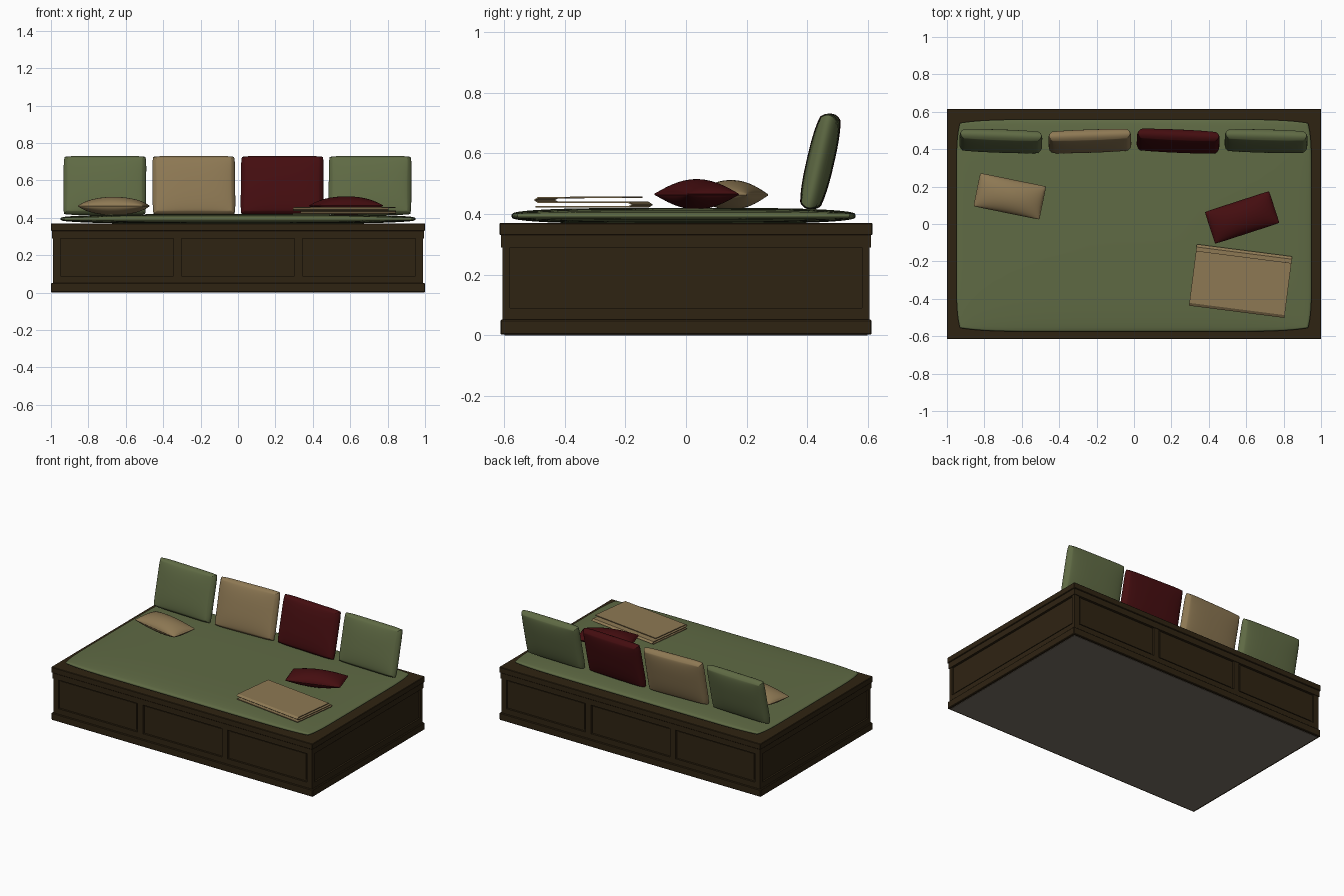
import bpy, bmesh, math
from mathutils import Vector

if "Cube" in bpy.data.objects:
    bpy.data.objects.remove(bpy.data.objects["Cube"], do_unlink=True)


def material(name, rgb):
    m = bpy.data.materials.new(name)
    m.use_nodes = True
    m.diffuse_color = (*rgb, 1)
    m.node_tree.nodes["Principled BSDF"].inputs["Base Color"].default_value = (*rgb, 1)
    return m


WOOD = material("dark wood", (0.028, 0.017, 0.006))
GREEN = material("olive green fabric", (0.115, 0.145, 0.058))
TAN = material("tan fabric", (0.27, 0.19, 0.088))
RED = material("dark red fabric", (0.058, 0.004, 0.005))
GREY = material("grey underside", (0.19, 0.16, 0.13))


def finish(bm, name, mat, smooth=False):
    bmesh.ops.recalc_face_normals(bm, faces=bm.faces)
    me = bpy.data.meshes.new(name)
    bm.to_mesh(me)
    bm.free()
    me.materials.append(mat)
    ob = bpy.data.objects.new(name, me)
    bpy.context.collection.objects.link(ob)
    if smooth:
        bpy.ops.object.select_all(action='DESELECT')
        ob.select_set(True)
        bpy.context.view_layer.objects.active = ob
        bpy.ops.object.shade_smooth_by_angle(angle=math.radians(50))
    return ob


def box(name, lo, hi, mat=WOOD, bevel=0.0):
    bm = bmesh.new()
    bmesh.ops.create_cube(bm, size=1)
    lo, hi = Vector(lo), Vector(hi)
    for v in bm.verts:
        v.co = (lo + hi) / 2 + v.co * (hi - lo)
    ob = finish(bm, name, mat)
    if bevel:
        mod = ob.modifiers.new("soft edge", 'BEVEL')
        mod.width = bevel
        mod.segments = 1
    return ob


def slab(name, x, y, z0, z1, mat=WOOD, bevel=0.0):
    return box(name, (-x, -y, z0), (x, y, z1), mat, bevel)


def cushion(name, size, loc, rot, mat, edge, power=2, corner=0.04, cuts=23):
    """Padded block: width, depth, thickness; edge is the rim half thickness."""
    w, d, h = (s / 2 for s in size)
    bm = bmesh.new()
    bmesh.ops.create_cube(bm, size=2)
    bmesh.ops.subdivide_edges(bm, edges=bm.edges, cuts=cuts, use_grid_fill=True)
    for v in bm.verts:
        u, t = (math.sin(math.pi / 2 * a) for a in v.co[:2])
        s = v.co.z
        puff = max(0, 1 - abs(u) ** power) * max(0, 1 - abs(t) ** power)
        side = 1 - 0.5 * edge * s * s / min(w, d)
        v.co = (w * u * side * (1 - corner * d / max(w, d) * t ** 8),
                d * t * side * (1 - corner * w / max(w, d) * u ** 8),
                s * (edge + (h - edge) * puff ** 0.6))
    ob = finish(bm, name, mat, True)
    ob.location = loc
    ob.rotation_euler = [math.radians(a) for a in rot]
    return ob


# Wooden platform: plinth, recessed core and rails
slab("plinth", 1.0, 0.612, 0.002, 0.052, bevel=0.004)
slab("core", 0.978, 0.592, 0.05, 0.36)
slab("bottom_rail", 0.99, 0.605, 0.05, 0.09)
slab("lower_top_rail", 0.994, 0.609, 0.29, 0.332)
slab("top_board", 1.0, 0.615, 0.33, 0.37, bevel=0.003)
slab("underside_panel", 0.985, 0.598, 0.0, 0.004, GREY)

# Stiles between the recessed panels, with thin raised panel faces
for sy, side in ((-1, "front"), (1, "back")):
    for i, (a, b) in enumerate(((-0.99, -0.95), (-0.345, -0.303),
                                (0.303, 0.345), (0.95, 0.99))):
        y0, y1 = sorted((sy * 0.58, sy * 0.605))
        box(f"{side}_stile_{i + 1}", (a, y0, 0.085), (b, y1, 0.295))
    for i, c in enumerate((-0.648, 0, 0.648)):
        y0, y1 = sorted((sy * 0.59, sy * 0.596))
        box(f"{side}_panel_{i + 1}", (c - 0.29, y0, 0.1), (c + 0.29, y1, 0.28))
for sx, side in ((-1, "right"), (1, "left")):
    x0, x1 = sorted((sx * 0.965, sx * 0.989))
    for sy, end in ((-1, "front"), (1, "back")):
        y0, y1 = sorted((sy * 0.582, sy * 0.604))
        box(f"{side}_{end}_corner_stile", (x0, y0, 0.085), (x1, y1, 0.295))
    x0, x1 = sorted((sx * 0.97, sx * 0.982))
    box(f"{side}_panel", (x0, -0.57, 0.1), (x1, 0.57, 0.28))

# Thin mattress
cushion("mattress", (1.9, 1.135, 0.052), (0, -0.008, 0.394), (0, 0, 0),
        GREEN, 0.008, power=4, corner=0.035)

# Row of leaning back cushions
for i, (x, turn, mat) in enumerate(((-0.712, -2, GREEN), (-0.236, 2, TAN),
                                    (0.236, -2.5, RED), (0.706, -1.5, GREEN))):
    cushion(f"back_cushion_{i + 1}", (0.442, 0.322, 0.086), (x, 0.443, 0.573),
            (77, 0, turn), mat, 0.026, power=2.5, corner=0.03)

# Throw pillows lying flat
cushion("tan_throw_pillow", (0.36, 0.182, 0.098), (-0.664, 0.148, 0.463),
        (0, 0, -11.5), TAN, 0.004, corner=0.02)
cushion("red_throw_pillow", (0.362, 0.18, 0.1), (0.578, 0.035, 0.465),
        (0, 0, 18), RED, 0.004, corner=0.02)

# Folded blanket: a zigzag strip swept sideways
profile = [(-0.16, 0.0), (0.15, 0.0), (0.163, 0.006), (0.15, 0.014), (-0.15, 0.014),
           (-0.163, 0.022), (-0.15, 0.03), (0.13, 0.031)]
bm = bmesh.new()
rows = [[bm.verts.new((x, y, z)) for y, z in profile] for x in (-0.257, 0.257)]
for k in range(len(profile) - 1):
    bm.faces.new((rows[0][k], rows[1][k], rows[1][k + 1], rows[0][k + 1]))
blanket = finish(bm, "folded_blanket", TAN)
blanket.location = (0.57, -0.305, 0.424)
blanket.rotation_euler.z = math.radians(-7.3)
thick = blanket.modifiers.new("cloth thickness", 'SOLIDIFY')
thick.thickness = 0.005
thick.offset = 0
